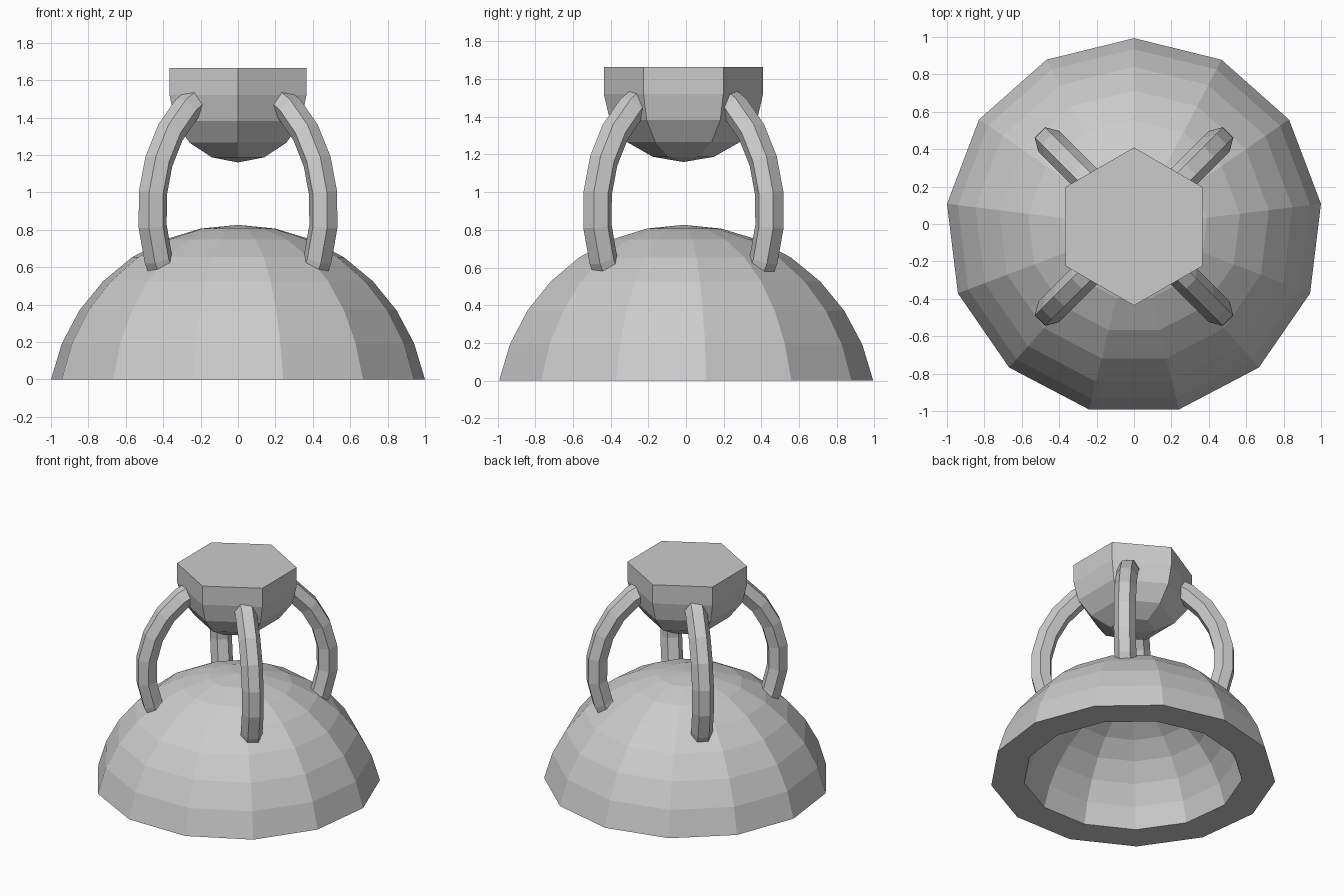
import bpy
import bmesh
from math import pi, sin, cos, radians
from mathutils import Vector

if "Cube" in bpy.data.objects:
    bpy.data.objects.remove(bpy.data.objects["Cube"], do_unlink=True)

CENTRE_Y = -0.0135

grey = bpy.data.materials.new("plain_grey")
grey.use_nodes = True
grey.diffuse_color = (0.6, 0.6, 0.6, 1)
grey.node_tree.nodes["Principled BSDF"].inputs["Base Color"].default_value = (0.6, 0.6, 0.6, 1)


def make_object(name, bm):
    bmesh.ops.recalc_face_normals(bm, faces=bm.faces)
    mesh = bpy.data.meshes.new(name)
    bm.to_mesh(mesh)
    bm.free()
    mesh.materials.append(grey)
    obj = bpy.data.objects.new(name, mesh)
    obj.location.y = CENTRE_Y
    bpy.context.collection.objects.link(obj)
    return obj


def lathe(name, profile, sides):
    """Turn a (radius, z) profile into a faceted solid with one corner facing +y."""
    bm = bmesh.new()
    rings = []
    for r, z in profile:
        count = sides if r > 1e-4 else 1
        rings.append([bm.verts.new((r * sin(2 * pi * i / sides), r * cos(2 * pi * i / sides), z))
                      for i in range(count)])
    for a, b in zip(rings, rings[1:]):
        for i in range(sides):
            j = (i + 1) % sides
            corners = [a[i % len(a)], a[j % len(a)], b[j % len(b)], b[i % len(b)]]
            bm.faces.new(list(dict.fromkeys(corners)))
    return make_object(name, bm)


# Hollow dome: a faceted sphere cap outside, a narrower one inside
R = 1.0267
step = pi / 16
cap = [(R * cos(k * step), R * (sin(k * step) - sin(step))) for k in range(1, 8)]
cap.append((0, R * (1 - sin(step))))
inner = [(r * 0.766, z * 0.82) for r, z in cap]
lathe("hollow_dome", cap[::-1] + inner, 13)

# Six-sided head: rounded bowl below, straight wall and flat lid above
bowl = [(0.4225 * sin(k * pi / 8), 1.52 - 0.36 * cos(k * pi / 8)) for k in range(5)]
head = lathe("hexagonal_head", bowl + [(0.4225, 1.665), (0, 1.665)], 6)
bm = bmesh.new()
bm.from_mesh(head.data)
lid = [f for f in bm.faces if f.normal.z > 0.9]
bmesh.ops.dissolve_faces(bm, faces=lid, use_verts=True)
bm.to_mesh(head.data)
bm.free()


# Four curved arms joining the head and the dome on the diagonals
def arm(name, turn):
    bm = bmesh.new()
    out = Vector((cos(turn), sin(turn), 0))
    side = Vector((-sin(turn), cos(turn), 0))
    up = Vector((0, 0, 1))
    rings = []
    for deg in range(-37, 69, 15):
        a = radians(deg)
        middle = out * 0.65 * cos(a) + up * (0.9 + 0.68 * sin(a))
        across = out * cos(a) + up * sin(a)
        rings.append([bm.verts.new(middle + 0.078 * (across * cos(t) + side * sin(t)))
                      for t in (radians(30 + 60 * i) for i in range(6))])
    for a, b in zip(rings, rings[1:]):
        for i in range(6):
            j = (i + 1) % 6
            bm.faces.new((a[i], a[j], b[j], b[i]))
    bm.faces.new(rings[0])
    bm.faces.new(rings[-1])
    make_object(name, bm)


for name, deg in (("back_left", 45), ("back_right", 135), ("front_right", 225), ("front_left", 315)):
    arm(name + "_arm", radians(deg))
